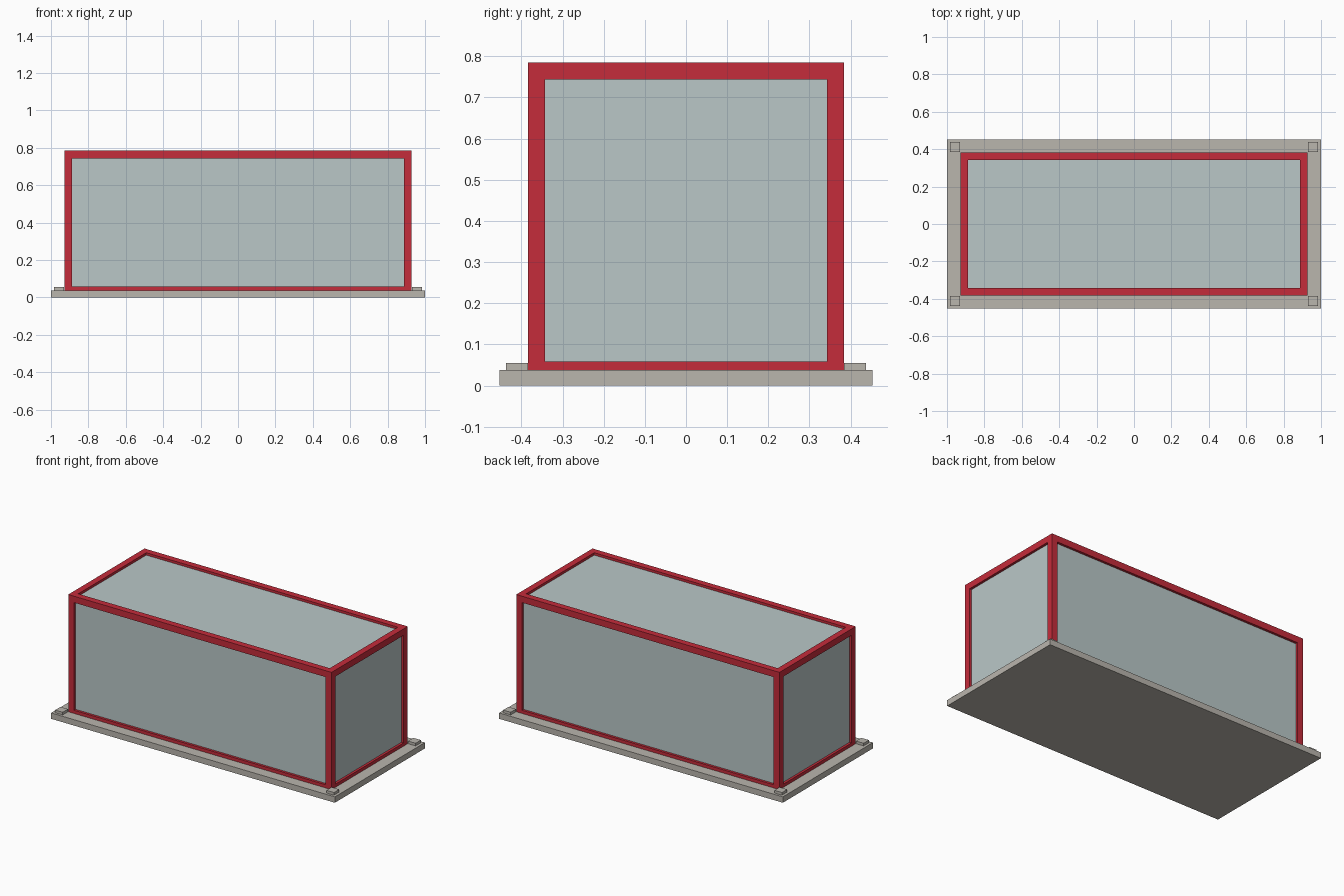
import bpy

cube = bpy.data.objects.get("Cube")
if cube:
    bpy.data.objects.remove(cube, do_unlink=True)


def material(name, color):
    mat = bpy.data.materials.new(name)
    mat.use_nodes = True
    rgba = (*color, 1)
    mat.diffuse_color = rgba
    mat.node_tree.nodes["Principled BSDF"].inputs["Base Color"].default_value = rgba
    return mat


red = material("red_paint", (0.56, 0.025, 0.043))
glass = material("pale_glass", (0.49, 0.575, 0.575))
stone = material("warm_grey_stone", (0.49, 0.465, 0.42))


def box(name, center, size, mat):
    bpy.ops.mesh.primitive_cube_add(size=1, location=center)
    obj = bpy.context.object
    obj.name = name
    obj.scale = size
    bpy.ops.object.transform_apply(location=False, rotation=False, scale=True)
    obj.data.materials.append(mat)
    return obj


BASE = 0.0375            # slab thickness
BEAM = 0.041             # square frame section
HX, HY = 0.907, 0.363    # beam centre lines
TOP = 0.764
PANE = 0.01

# Base slab
box("base_slab", (0, 0, BASE / 2), (2, 0.906, BASE), stone)

# Glazed body, recessed behind the frame faces
box("glass_body", (0, 0, (BASE + TOP) / 2),
    (2 * HX + PANE, 2 * HY + PANE, TOP - BASE + PANE), glass)

# Corner posts and corner pads
for sx, side in ((-1, "right"), (1, "left")):
    for sy, end in ((-1, "front"), (1, "back")):
        box(f"{end}_{side}_post", (sx * HX, sy * HY, (BASE + TOP) / 2),
            (BEAM, BEAM, TOP - BASE + BEAM), red)
        box(f"{end}_{side}_pad", (sx * 0.956, sy * 0.411, BASE + 0.0085),
            (0.053, 0.053, 0.017), stone)

# Horizontal rails fitted between the posts
for z, level in ((BASE, "bottom"), (TOP, "top")):
    for s, end, side in ((-1, "front", "right"), (1, "back", "left")):
        box(f"{level}_{end}_rail", (0, s * HY, z), (2 * HX - BEAM, BEAM, BEAM), red)
        box(f"{level}_{side}_rail", (s * HX, 0, z), (BEAM, 2 * HY - BEAM, BEAM), red)
